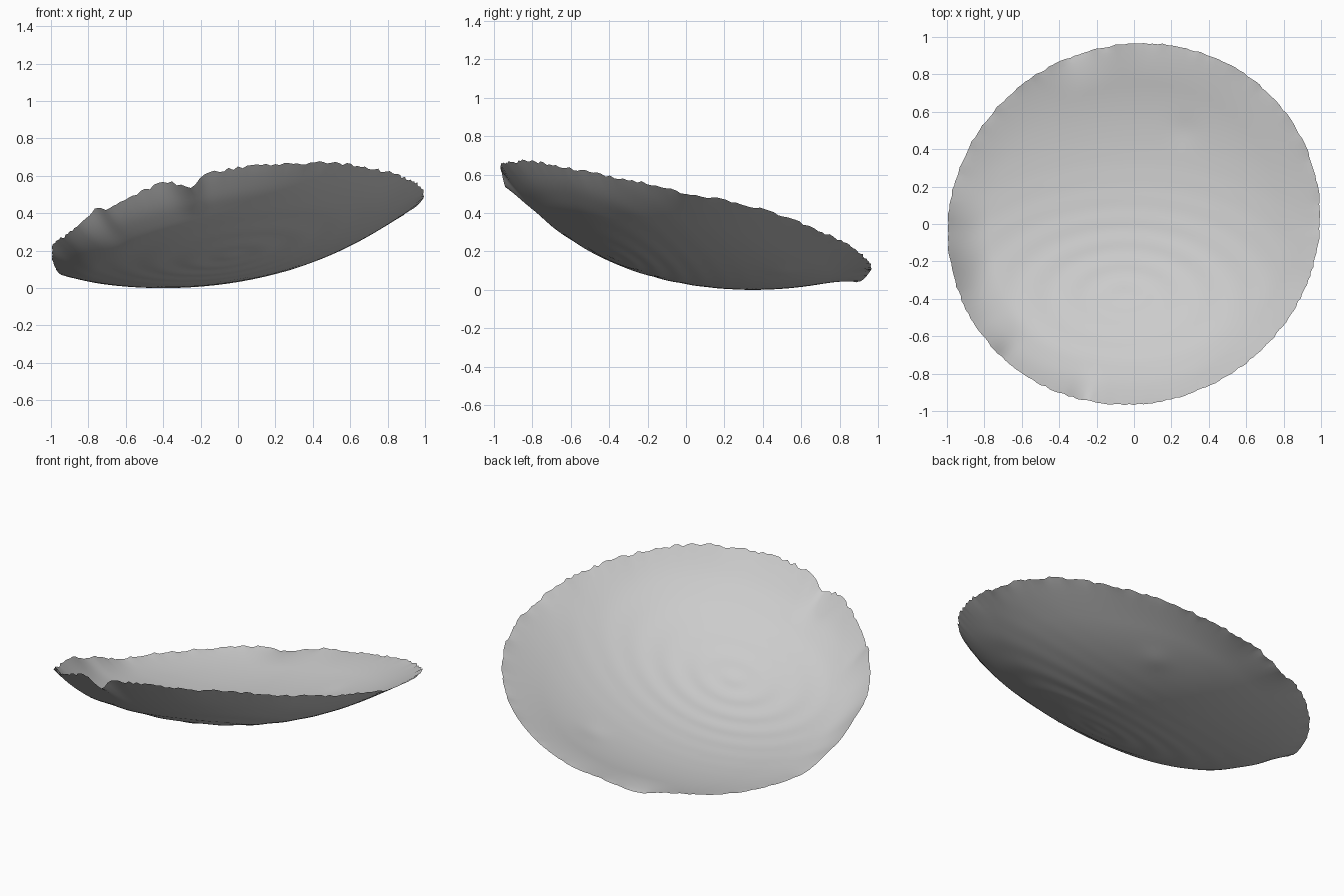
import bpy, bmesh, math, random

random.seed(4)
if "Cube" in bpy.data.objects:
    bpy.data.objects.remove(bpy.data.objects["Cube"])

RINGS, SEGMENTS = 48, 240

# Rim curl: (angle in degrees, height added at the edge)
CURL = [(0, -.015), (24, -.01), (55, -.02), (85, -.03), (95, -.02), (108, -.035),
        (122, 0), (165, .01), (180, .06), (192, .095), (206, .065), (212, .065),
        (220, .095), (227, .05), (236, .05), (246, .05), (255, -.025), (260, .02),
        (282, .02), (304, .045), (324, .035), (345, .01), (360, -.015)]


def curl(deg):
    for (a, h), (b, k) in zip(CURL, CURL[1:]):
        if a <= deg <= b:
            t = (deg - a) / (b - a)
            return h + (k - h) * t * t * (3 - 2 * t)
    return 0


def bowl_height(x, y, t, deg):
    # Tilted shallow bowl, steeper toward its high side
    u, v = (x + .4) ** 2, (y - .35) ** 2
    z = u * (.2 + .025 * u) + v * (.235 + .06 * v) + .02 * u * v
    # Raised and dented rim
    z += curl(deg) * max(0, (t - .78) / .22) ** 2
    # Soft rings and a small dimple
    d = math.hypot(x + .05, 1.7 * (y + .38))
    z -= .0025 * math.cos(2 * math.pi * d / .2) * math.exp(-d * d / .5)
    z -= .005 * math.exp(-((x - .27) ** 2 + (y - .5) ** 2) / .006)
    return z


def make_bowl():
    bm = bmesh.new()
    jag = [random.uniform(-.004, .004) for _ in range(SEGMENTS)]
    centre = bm.verts.new((0, 0, bowl_height(0, 0, 0, 0)))
    rings = []
    for i in range(1, RINGS + 1):
        t = i / RINGS
        ring = []
        for s in range(SEGMENTS):
            a = 2 * math.pi * s / SEGMENTS
            edge = .98 + .015 * math.cos(2 * a) + .022 * math.sin(2 * a)
            r = t * (edge + jag[s] * t ** 40)
            x, y = r * math.cos(a), r * math.sin(a)
            z = bowl_height(x, y, t, math.degrees(a)) + jag[s] * t ** 40
            ring.append(bm.verts.new((x, y, z)))
        rings.append(ring)
    for s in range(SEGMENTS):
        n = (s + 1) % SEGMENTS
        bm.faces.new((centre, rings[0][s], rings[0][n]))
        for inner, outer in zip(rings, rings[1:]):
            bm.faces.new((inner[s], outer[s], outer[n], inner[n]))
    # Stand the bowl on the ground
    low = min(v.co.z for v in bm.verts)
    for v in bm.verts:
        v.co.z -= low
    for f in bm.faces:
        f.smooth = True
    mesh = bpy.data.meshes.new("shallow_bowl")
    bm.to_mesh(mesh)
    bm.free()
    obj = bpy.data.objects.new("shallow_bowl", mesh)
    bpy.context.collection.objects.link(obj)
    return obj


# Plain grey colour
grey = bpy.data.materials.new("light_grey")
grey.use_nodes = True
colour = (.6, .6, .6, 1)
grey.diffuse_color = colour
grey.node_tree.nodes["Principled BSDF"].inputs["Base Color"].default_value = colour

make_bowl().data.materials.append(grey)
